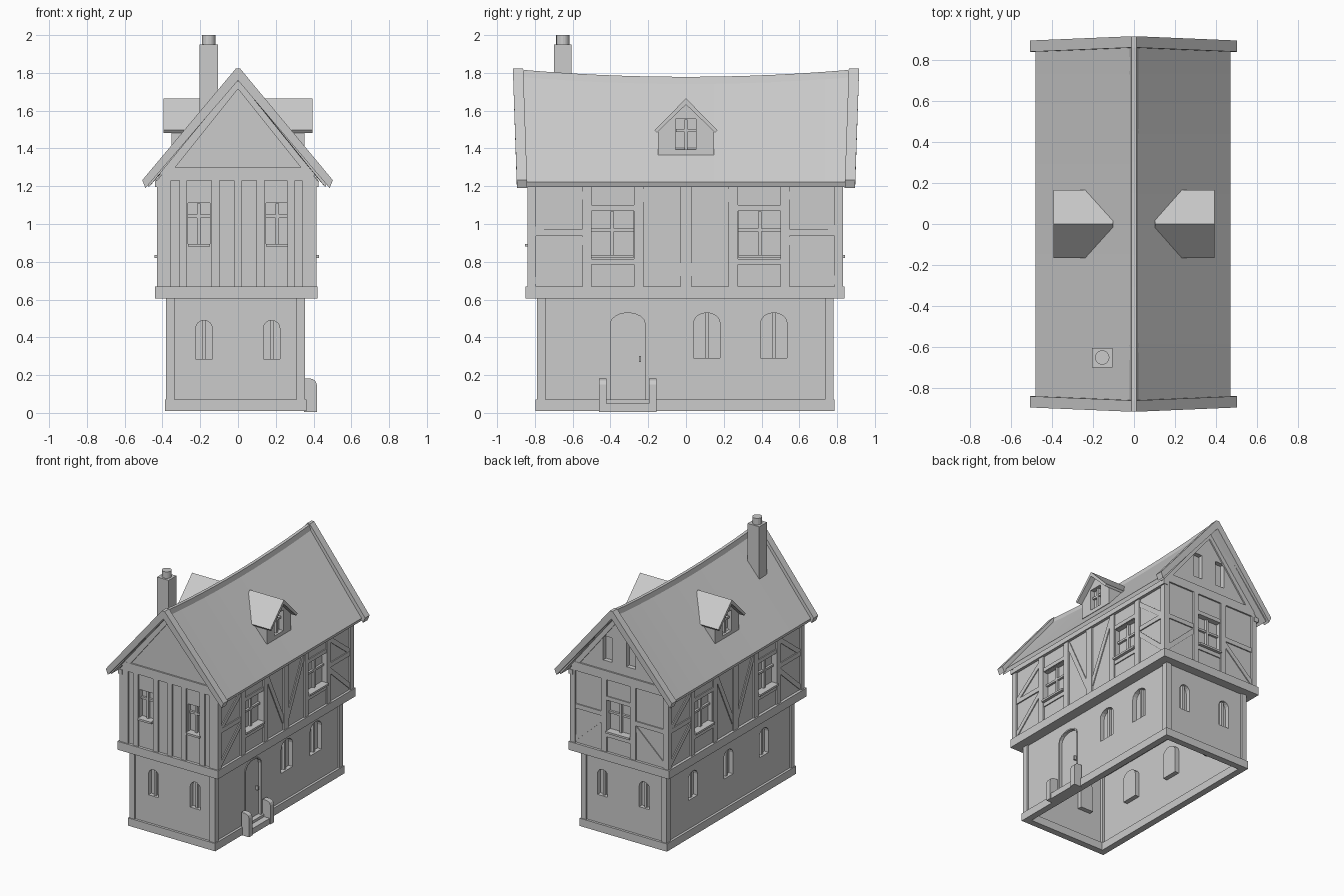
import bpy, bmesh, math
from mathutils import Vector

cube = bpy.data.objects.get("Cube")
if cube:
    bpy.data.objects.remove(cube, do_unlink=True)

GREY = (0.6, 0.6, 0.6, 1)
mat = bpy.data.materials.new("plain_grey")
mat.use_nodes = True
mat.diffuse_color = GREY
mat.node_tree.nodes["Principled BSDF"].inputs["Base Color"].default_value = GREY


def finish(name, bm):
    bmesh.ops.recalc_face_normals(bm, faces=bm.faces)
    mesh = bpy.data.meshes.new(name)
    bm.to_mesh(mesh)
    bm.free()
    ob = bpy.data.objects.new(name, mesh)
    bpy.context.collection.objects.link(ob)
    mesh.materials.append(mat)
    return ob


# A face is (direction, distance); u runs along it, v is up, d is outward
def place(face, u, v, d):
    side, base = face
    return {"right": (base + d, u, v), "left": (-base - d, u, v),
            "front": (u, -base - d, v), "back": (u, base + d, v)}[side]


def plate(name, face, outline, d0, d1):
    bm = bmesh.new()
    a, b = [[bm.verts.new(place(face, u, v, d)) for u, v in outline] for d in (d0, d1)]
    bm.faces.new(a)
    bm.faces.new(b)
    for i in range(len(a)):
        j = i - 1
        bm.faces.new((a[i], a[j], b[j], b[i]))
    return finish(name, bm)


def ring(name, face, outer, inner, d0, d1):
    bm = bmesh.new()
    loops = [[bm.verts.new(place(face, u, v, d)) for u, v in line]
             for line, d in ((outer, d0), (outer, d1), (inner, d1), (inner, d0))]
    for k in range(4):
        p, q = loops[k], loops[(k + 1) % 4]
        for i in range(len(p)):
            bm.faces.new((p[i], p[i - 1], q[i - 1], q[i]))
    return finish(name, bm)


def rect(u0, u1, v0, v1):
    return [(u0, v0), (u1, v0), (u1, v1), (u0, v1)]


def arch(u, w, v0, v1, rise):
    if not rise:
        return rect(u - w / 2, u + w / 2, v0, v1)
    top = [(u + w / 2 * math.cos(math.pi * k / 8), v1 - rise + rise * math.sin(math.pi * k / 8))
           for k in range(9)]
    return [(u - w / 2, v0), (u + w / 2, v0)] + top


def box(name, x0, x1, y0, y1, z0, z1):
    return plate(name, ("back", 0), rect(x0, x1, z0, z1), y0, y1)


def cut(wall, face, outline, depth=0.2):
    cutter = plate("cutter", face, outline, -depth, 0.2)
    cutter.hide_render = True
    mod = wall.modifiers.new("opening", "BOOLEAN")
    mod.object, mod.operation, mod.solver = cutter, "DIFFERENCE", "EXACT"
    bpy.context.view_layer.objects.active = wall
    bpy.ops.object.modifier_apply(modifier=mod.name)
    bpy.data.objects.remove(cutter, do_unlink=True)


def bars(name, face, u, w, v0, v1, cross):
    plate(name + "_mullion", face, rect(u - .009, u + .009, v0, v1 - .002), -.036, -.016)
    if cross:
        v = v0 + (v1 - v0) * cross
        plate(name + "_transom", face, rect(u - w / 2, u + w / 2, v - .008, v + .008), -.036, -.018)


def window(name, wall, face, u, w, v0, v1, rise=0, cross=0, sill=False, mullion=True):
    hole = arch(u, w, v0, v1, rise)
    surround = arch(u, w + .02, v0 - .01, v1 + .01, rise and rise + .005)
    cut(wall, face, hole)
    ring(name + "_casing", face, surround, hole, -.045, -.005)
    plate(name + "_pane", face, surround, -.05, -.035)
    if mullion:
        bars(name, face, u, w, v0, v1, cross)
    if sill:
        plate(name + "_sill", face, rect(u - w / 2, u + w / 2, v0, v0 + .015), -.035, .025)


def timber(name, face, u0, v0, u1, v1, width=.04, d=.012):
    p, q = Vector((u0, v0)), Vector((u1, v1))
    n = (q - p).orthogonal().normalized() * width / 2
    plate(name, face, [p + n, q + n, q - n, p - n], -.005, d)


# Storeys: wall slabs, ring beams and corner posts
def storey(name, x0, x1, y0, y1, z0, z1):
    faces = {"right": ("right", x1 - .012), "left": ("left", -x0 - .012),
             "front": ("front", -y0 - .012), "back": ("back", y1 - .012)}
    walls = {}
    for side, face in faces.items():
        lo, hi = (y0, y1) if side in ("right", "left") else (x0, x1)
        walls[side] = plate(f"{name}_{side}_wall", face, rect(lo + .013, hi - .013, z0, z1), -.015, 0)
    for x in (x0, x1 - .045):
        for y in (y0, y1 - .045):
            box(name + "_corner_post", x, x + .045, y, y + .045, z0, z1)
    return faces, walls


low, low_walls = storey("lower", -.38, .355, -.79, .78, .01, .62)
up, up_walls = storey("upper", -.43, .415, -.84, .83, .66, 1.23)

# Ground sill, open in the middle
for y in (-.797, .737):
    box("ground_sill_end", -.387, .362, y, y + .05, .01, .07)
for x in (-.387, .312):
    box("ground_sill_side", x, x + .05, -.747, .737, .01, .07)
box("jetty_beam", -.44, .422, -.85, .838, .605, .67)
for x in (-.44, .39):
    box("wall_plate", x, x + .035, -.845, .835, 1.195, 1.23)

# Lower windows and door
for side in ("front", "back"):
    for u in (-.18, .178):
        window("lower_end_window", low_walls[side], low[side], u, .088, .285, .49, .045)
for u in (.11, .465):
    window("lower_right_window", low_walls["right"], low["right"], u, .14, .29, .53, .055)
for u in (-.43, .005, .44):
    window("lower_left_window", low_walls["left"], low["left"], u, .11, .29, .5, .045)
door = arch(-.308, .185, .07, .53, .06)
cut(low_walls["right"], low["right"], door)
plate("door", low["right"], arch(-.308, .2, .07, .535, .06), -.035, -.018)
ring("door_frame", low["right"], arch(-.308, .2, .06, .54, .065), door, -.03, .006)
plate("door_handle", low["right"], rect(-.25, -.238, .27, .3), -.02, .004)

# Porch
for y0, y1 in ((-.46, -.42), (-.197, -.155)):
    plate("porch_side", ("back", 0),
          [(.35, .005), (.417, .005), (.417, .15), (.41, .168), (.397, .178), (.38, .182), (.35, .182)], y0, y1)
box("porch_step", .35, .41, -.42, -.197, .005, .05)

# Side timber framing, mirrored about the middle post
for side in ("right", "left"):
    face, wall = up[side], up_walls[side]
    timber("middle_post", face, 0, .66, 0, 1.21, .06)
    for s in (-1, 1):
        window("upper_side_window", wall, face, s * .39, .225, .82, 1.068, 0, .6, True)
        for u in (.25, .525):
            timber("window_post", face, s * u, .66, s * u, 1.21, .048)
        for v in (.8, 1.085):
            timber("window_rail", face, s * .27, v, s * .5, v, .03, .008)
        timber("corner_rail", face, s * .54, .955, s * .8, .955, .035, .009)
        timber("upper_brace", face, s * .54, 1.16, s * .8, .96, .035, .007)
        timber("lower_brace", face, s * .54, .92, s * .8, .69, .035, .007)
        timber("middle_brace", face, s * .02, .73, s * .235, 1.18, .035, .007)

# Front timber framing
for u in (-.207, .207):
    window("upper_front_window", up_walls["front"], up["front"], u, .115, .88, 1.11, 0, .7, True)
for u in (-.375, -.29, -.12, 0, .12, .28, .36):
    timber("front_post", up["front"], u, .66, u, 1.23, .042)

# Back timber framing
window("upper_back_window", up_walls["back"], up["back"], 0, .2, .82, 1.07, 0, .6, True)
for s in (-1, 1):
    timber("back_post", up["back"], s * .125, .66, s * .125, 1.23, .045)
    timber("back_rail", up["back"], s * .14, .955, s * .39, .955, .035, .009)
    timber("back_brace", up["back"], s * .14, .92, s * .39, .69, .035, .007)
for v in (.8, 1.085):
    timber("back_window_rail", up["back"], -.11, v, .11, v, .03, .008)

# Gables
for side in ("front", "back"):
    face = up[side]
    gable = plate(side + "_gable", face, [(-.44, 1.225), (.43, 1.225), (0, 1.775)], -.015, 0)
    plate(side + "_gable_beam", face, [(-.43, 1.23), (.42, 1.23), (.37, 1.298), (-.37, 1.298)], -.005, .012)
    for s in (-1, 1):
        timber("gable_rafter", face, s * .4, 1.255, 0, 1.755, .05, .01)
        if side == "back":
            window("gable_slit", gable, face, s * .1, .075, 1.37, 1.56, mullion=False)


# Main roof with a sagging ridge
def ridge(y):
    return 1.765 + .04 * (y / .9) ** 2


bm = bmesh.new()
rows = []
for k in range(13):
    y = -.88 + 1.76 * k / 12
    z = ridge(y)
    top = [(-.482, 1.222), (0, z), (.472, 1.222)]
    under = [(.462, 1.195), (0, z - .035), (-.472, 1.195)]
    rows.append([bm.verts.new((x, y, h)) for x, h in top + under])
for a, b in zip(rows, rows[1:]):
    for i in range(6):
        bm.faces.new((a[i - 1], a[i], b[i], b[i - 1]))
bm.faces.new(rows[0])
bm.faces.new(rows[-1])
finish("roof", bm)

# Ridge cap follows the sag
bm = bmesh.new()
rows = []
for k in range(13):
    y = -.915 + 1.83 * k / 12
    z = ridge(y)
    rows.append([bm.verts.new((x, y, z + h)) for x, h in ((-.022, -.03), (-.012, .014), (.012, .014), (.022, -.03))])
for a, b in zip(rows, rows[1:]):
    for i in range(4):
        bm.faces.new((a[i - 1], a[i], b[i], b[i - 1]))
bm.faces.new(rows[0])
bm.faces.new(rows[-1])
finish("ridge_cap", bm)

# Rake boards lean slightly outward at the top
for side in ("front", "back"):
    board = plate(side + "_rake_board", (side, .84),
                  [(-.49, 1.19), (-.507, 1.232), (-.012, 1.822), (.012, 1.822), (.502, 1.232),
                   (.485, 1.19), (0, 1.76)], 0, .055)
    for vert in board.data.vertices:
        vert.co.y += math.copysign((vert.co.z - 1.2) * .035, vert.co.y)

# Dormers on both slopes
for side in ("right", "left"):
    face = (side, .352)
    body = plate("dormer_body", face, [(-.147, 1.365), (.147, 1.365), (.147, 1.49), (0, 1.64), (-.147, 1.49)], -.24, 0)
    cut(body, face, rect(-.055, .053, 1.395, 1.555), .036)
    bars("dormer_window", face, 0, .108, 1.395, 1.555, .63)
    plate("dormer_roof", face, [(-.155, 1.483), (-.166, 1.497), (0, 1.665), (.166, 1.497),
                                (.155, 1.483), (0, 1.632)], -.25, .042)

# Chimney
box("chimney_stack", -.205, -.105, -.7, -.605, 1.45, 1.95)
bpy.ops.mesh.primitive_cylinder_add(vertices=16, radius=.035, depth=.06, location=(-.155, -.652, 1.97))
pot = bpy.context.object
pot.name = "chimney_pot"
pot.data.materials.append(mat)
